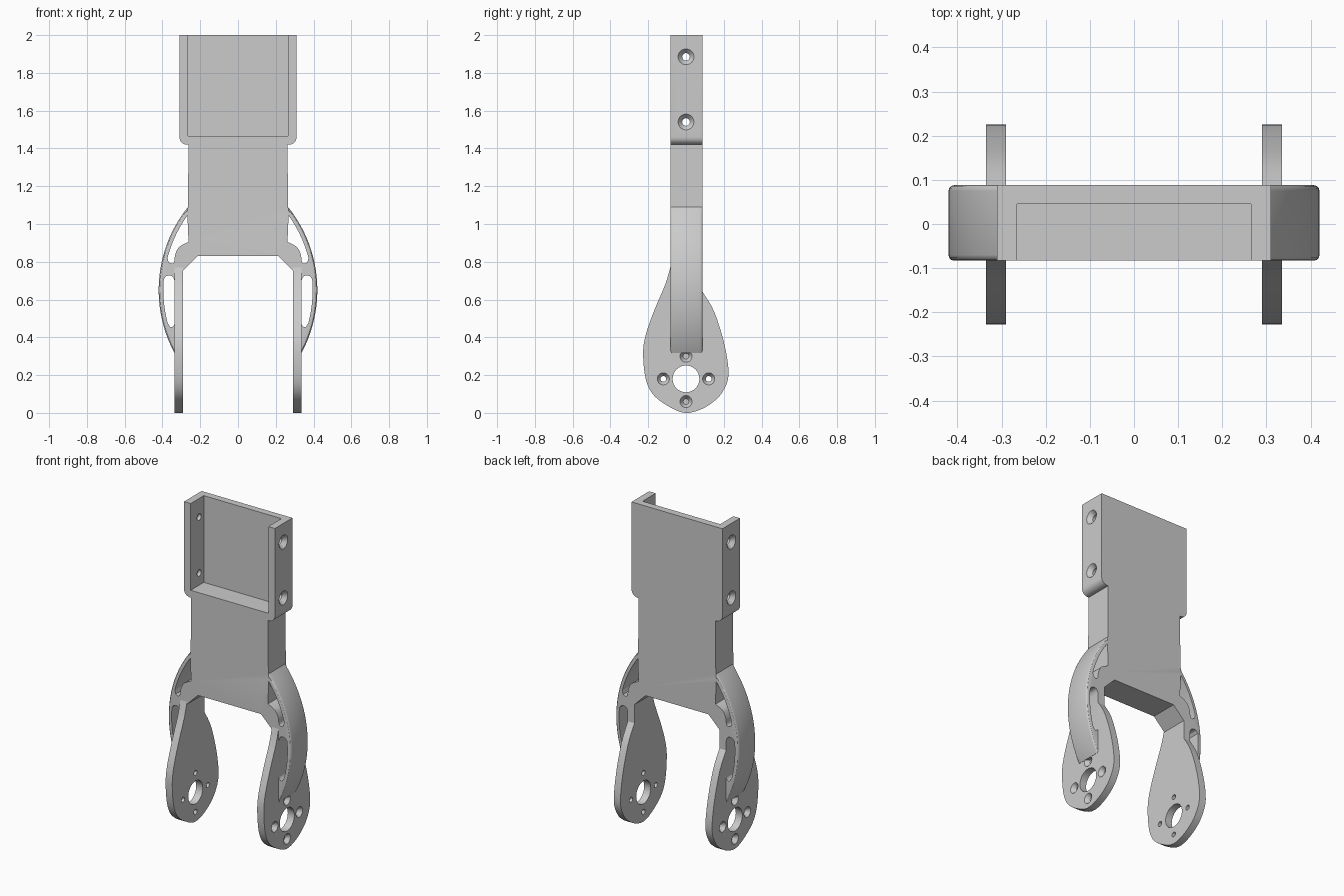
import bpy, bmesh
from math import sqrt, sin, cos, pi
from mathutils import Vector, Matrix

if "Cube" in bpy.data.objects:
    bpy.data.objects.remove(bpy.data.objects["Cube"])

grey = bpy.data.materials.new("light grey")
grey.use_nodes = True
colour = (0.6, 0.6, 0.6, 1)
grey.diffuse_color = colour
grey.node_tree.nodes["Principled BSDF"].inputs["Base Color"].default_value = colour

FRONT, BACK = -0.083, 0.088      # body depth
INNER, OUTER = 0.29, 0.335       # side plate thickness
ARC_X, ARC_Z, ARC_R = -0.282, 0.65, 0.702


def make_object(name, bm):
    bmesh.ops.recalc_face_normals(bm, faces=bm.faces)
    mesh = bpy.data.meshes.new(name)
    bm.to_mesh(mesh)
    bm.free()
    obj = bpy.data.objects.new(name, mesh)
    bpy.context.collection.objects.link(obj)
    mesh.materials.append(grey)
    return obj


def extrude(points, start, depth):
    """Closed outline of 3D points swept along a vector."""
    bm = bmesh.new()
    face = bm.faces.new([bm.verts.new(Vector(p) + start) for p in points])
    new = bmesh.ops.extrude_face_region(bm, geom=[face])["geom"]
    bmesh.ops.translate(bm, vec=depth, verts=[v for v in new if isinstance(v, bmesh.types.BMVert)])
    return bm


def slab_xz(points, y0, y1):
    return extrude([(x, 0, z) for x, z in points], Vector((0, y0, 0)), Vector((0, y1 - y0, 0)))


def brace_arc(radius, z0, z1, steps):
    zs = [z0 + (z1 - z0) * i / steps for i in range(steps + 1)]
    return [(ARC_X + sqrt(radius ** 2 - (z - ARC_Z) ** 2), z) for z in zs]


def smooth_path(pts, steps=4):
    """Catmull-Rom curve through open points."""
    out = []
    for i in range(len(pts) - 1):
        a, b, c, d = (Vector(pts[min(max(i + k, 0), len(pts) - 1)]) for k in (-1, 0, 1, 2))
        for s in range(steps):
            t = s / steps
            out.append(tuple(0.5 * (2 * b + (c - a) * t + (2 * a - 5 * b + 4 * c - d) * t ** 2
                                    + (3 * b - a - 3 * c + d) * t ** 3)))
    return out + [pts[-1]]


def cut(obj, bm):
    """Subtract a shape from an object and apply the result."""
    cutter = make_object("cutter", bm)
    cutter.hide_render = True
    mod = obj.modifiers.new("cut", "BOOLEAN")
    mod.operation, mod.solver, mod.object = "DIFFERENCE", "EXACT", cutter
    bpy.context.view_layer.objects.active = obj
    bpy.ops.object.modifier_apply(modifier=mod.name)
    bpy.data.objects.remove(cutter)


def drill(side, y, z, x0, x1, r0, r1):
    """Round or tapered bore along x."""
    bm = bmesh.new()
    place = Matrix.Translation((side * (x0 + x1) / 2, y, z)) @ Matrix.Rotation(side * pi / 2, 4, "Y")
    bmesh.ops.create_cone(bm, cap_ends=True, segments=32, radius1=r0, radius2=r1,
                          depth=x1 - x0, matrix=place)
    return bm


def screw_hole(obj, side, y, z, face, r_in, r_out):
    """Through hole with a countersink opening on the outer face."""
    cut(obj, drill(side, y, z, face - 0.1, face + 0.05, r_in, r_in))
    slope = (r_out - r_in) / 0.025
    cut(obj, drill(side, y, z, face - 0.025, face + 0.01, r_in, r_out + slope * 0.01))


# Frame: stepped body with bowed braces, drawn as a mirrored half outline
corner = [(0.27 + 0.04 * cos(a), 1.46 - 0.04 * sin(a)) for a in (pi / 2 * i / 6 for i in range(7))]
half = [(0.31, 2)] + corner + [(0.262, 1.42)]
half += brace_arc(ARC_R, 1.09, 0.318, 40)
half += [(0.30, 0.318), (0.30, 0.745), (INNER, 0.755), (0.215, 0.83)]
outline = half + [(-x, z) for x, z in reversed(half)]
bm = slab_xz(outline, FRONT, BACK)


def on_brace(v):
    return abs(sqrt((abs(v.co.x) - ARC_X) ** 2 + (v.co.z - ARC_Z) ** 2) - ARC_R) < 0.001 and v.co.z < 1.095


rim = [e for e in bm.edges if all(on_brace(v) for v in e.verts)
       and abs(e.verts[0].co.y - e.verts[1].co.y) < 0.001]
bmesh.ops.bevel(bm, geom=rim, offset=0.013, segments=3, profile=0.5, affect="EDGES")
frame = make_object("frame", bm)

# Brace windows
upper = brace_arc(ARC_R - 0.025, 1.045, 0.82, 14)
upper += smooth_path([(0.367, 0.797), (0.35, 0.79), (0.338, 0.802), (0.332, 0.84),
                      (0.31, 0.88), (0.262, 0.905)])
lower = brace_arc(ARC_R - 0.025, 0.71, 0.475, 14)
lower += smooth_path([(0.359, 0.455), (0.345, 0.457), (0.336, 0.47)])
lower += smooth_path([(0.336, 0.7), (0.345, 0.72), (0.362, 0.728), (0.38, 0.724)])
for window in (upper, lower):
    for side in (1, -1):
        cut(frame, slab_xz([(side * x, z) for x, z in window], -0.3, 0.3))

# Tray recess, open at the front and top
cut(frame, slab_xz([(-0.265, 1.465), (0.265, 1.465), (0.265, 2.1), (-0.265, 2.1)], -0.3, 0.045))
for side in (1, -1):
    for z in (1.885, 1.54):
        screw_hole(frame, side, 0, z, 0.31, 0.02, 0.042)

# Teardrop side plates with a centre bore and four screw holes
teardrop = smooth_path([
    (FRONT, 0.77), (-0.11, 0.68), (-0.167, 0.545), (-0.214, 0.41), (-0.227, 0.31),
    (-0.212, 0.175), (-0.166, 0.088), (-0.07, 0.022), (0, 0), (0.07, 0.015),
    (0.135, 0.051), (0.19, 0.106), (0.225, 0.2), (0.204, 0.36), (0.15, 0.534), (BACK, 0.64)])
teardrop.append((BACK, 0.77))
for side, word in ((1, "left"), (-1, "right")):
    bm = extrude([(0, y, z) for y, z in teardrop], Vector((side * INNER, 0, 0)),
                 Vector((side * (OUTER - INNER), 0, 0)))
    plate = make_object(word + "_side_plate", bm)
    cut(plate, drill(side, 0, 0.18, 0.2, 0.4, 0.071, 0.071))
    for y, z in ((0.12, 0.18), (-0.12, 0.18), (0, 0.3), (0, 0.06)):
        screw_hole(plate, side, y, z, OUTER, 0.015, 0.032)

# Smooth curved faces, keep hard edges
bpy.ops.object.select_all(action="DESELECT")
for obj in bpy.context.scene.objects:
    if obj.name == "frame" or obj.name.endswith("side_plate"):
        obj.select_set(True)
        bpy.context.view_layer.objects.active = obj
bpy.ops.object.shade_smooth_by_angle(angle=pi / 6)
